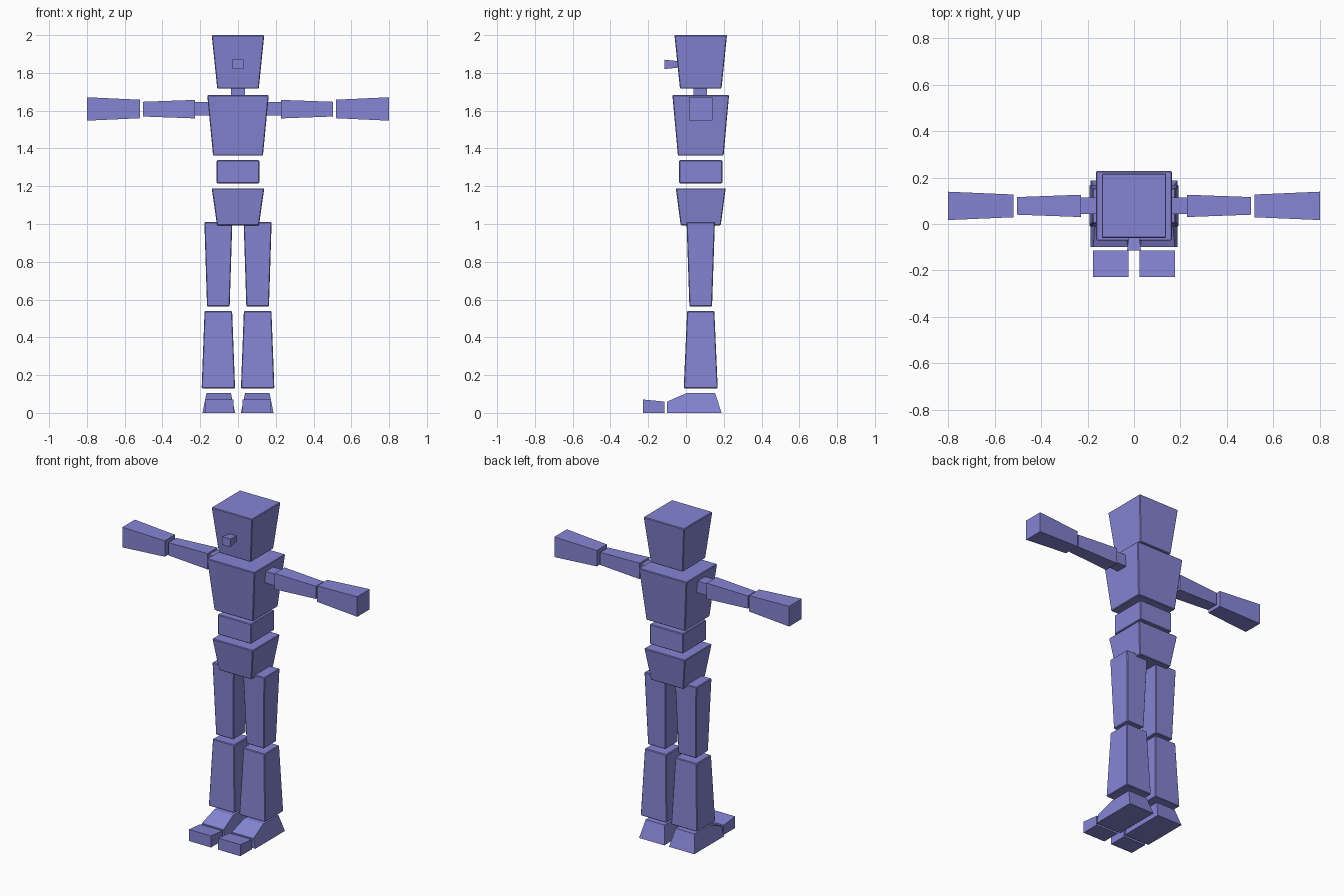
import bpy, bmesh

if "Cube" in bpy.data.objects:
    bpy.data.objects.remove(bpy.data.objects["Cube"])

mat = bpy.data.materials.new("periwinkle")
mat.diffuse_color = (0.235, 0.235, 0.66, 1)
mat.use_nodes = True
mat.node_tree.nodes["Principled BSDF"].inputs["Base Color"].default_value = mat.diffuse_color
YC = 0.078  # depth centre of the body


def make(name, verts, faces, bevel=0.0):
    mesh = bpy.data.meshes.new(name)
    mesh.from_pydata(verts, [], faces)
    bm = bmesh.new()
    bm.from_mesh(mesh)
    bmesh.ops.recalc_face_normals(bm, faces=bm.faces)
    bm.to_mesh(mesh)
    bm.free()
    mesh.materials.append(mat)
    obj = bpy.data.objects.new(name, mesh)
    bpy.context.collection.objects.link(obj)
    if bevel:
        mod = obj.modifiers.new("bevel", "BEVEL")
        mod.width = bevel
        mod.segments = 1
    return obj


def loft(name, rings, bevel=0.0):
    """Skin a list of equal-length point rings and cap both ends."""
    n = len(rings[0])
    verts = [p for r in rings for p in r]
    faces = [list(range(n)), list(range(len(verts) - n, len(verts)))]
    for k in range(len(rings) - 1):
        for i in range(n):
            j = (i + 1) % n
            faces.append([k * n + i, k * n + j, (k + 1) * n + j, (k + 1) * n + i])
    return make(name, verts, faces, bevel)


CORNERS = [(-1, -1), (1, -1), (1, 1), (-1, 1)]


def taper(name, axis, centre, a, b, bevel=0.0):
    """Tapered block along an axis; a and b are (position, half_u, half_v)."""
    rings = []
    for pos, hu, hv in (a, b):
        ring = []
        for su, sv in CORNERS:
            p = [centre[0] + su * hu, centre[1] + sv * hv]
            p.insert(axis, pos)
            ring.append(tuple(p))
        rings.append(ring)
    return loft(name, rings, bevel)


# Head, neck and trunk: vertical tapered blocks
B = 0.004
taper("head", 2, (0, YC), (1.717, 0.11, 0.11), (2.0, 0.139, 0.139), B)
taper("neck", 2, (0, 0.075), (1.67, 0.036, 0.035), (1.725, 0.036, 0.035))
taper("chest", 2, (0, YC), (1.362, 0.132, 0.121), (1.682, 0.163, 0.15), B)
taper("waist", 2, (0, YC), (1.215, 0.113, 0.114), (1.338, 0.113, 0.114), B)
taper("pelvis", 2, (0, YC), (0.993, 0.111, 0.106), (1.189, 0.139, 0.132), B)

# Nose: flares outward from the face
taper("nose", 1, (0, 1.845), (-0.115, 0.03, 0.025), (-0.04, 0.021, 0.017))

# Limbs, mirrored left and right
for side, s in (("left", 1), ("right", -1)):
    taper(side + "_shoulder", 0, (YC, 1.61), (s * 0.14, 0.036, 0.036), (s * 0.235, 0.036, 0.036))
    taper(side + "_upper_arm", 0, (YC, 1.608), (s * 0.228, 0.048, 0.049), (s * 0.503, 0.038, 0.039))
    taper(side + "_forearm", 0, (YC, 1.609), (s * 0.519, 0.049, 0.049), (s * 0.8, 0.061, 0.062))
    x = s * 0.104
    taper(side + "_thigh", 2, (x, YC), (0.564, 0.06, 0.06), (1.01, 0.074, 0.075), B)
    taper(side + "_shin", 2, (x, YC), (0.13, 0.0885, 0.09), (0.539, 0.073, 0.072), B)

    # Foot: side profile (y, z), narrower towards the top
    profile = [(-0.1, 0), (-0.1, 0.06), (0.006, 0.106), (0.154, 0.106), (0.188, 0)]
    rings = [[(s * 0.102 + e * (0.086 - 0.2 * z), y, z) for y, z in profile] for e in (-1, 1)]
    loft(side + "_foot", rings)

    # Toe block, slightly taller at the tip
    profile = [(-0.228, 0), (-0.228, 0.071), (-0.115, 0.06), (-0.115, 0)]
    rings = [[(s * 0.1 + e * 0.0755, y, z) for y, z in profile] for e in (-1, 1)]
    loft(side + "_toe", rings)
